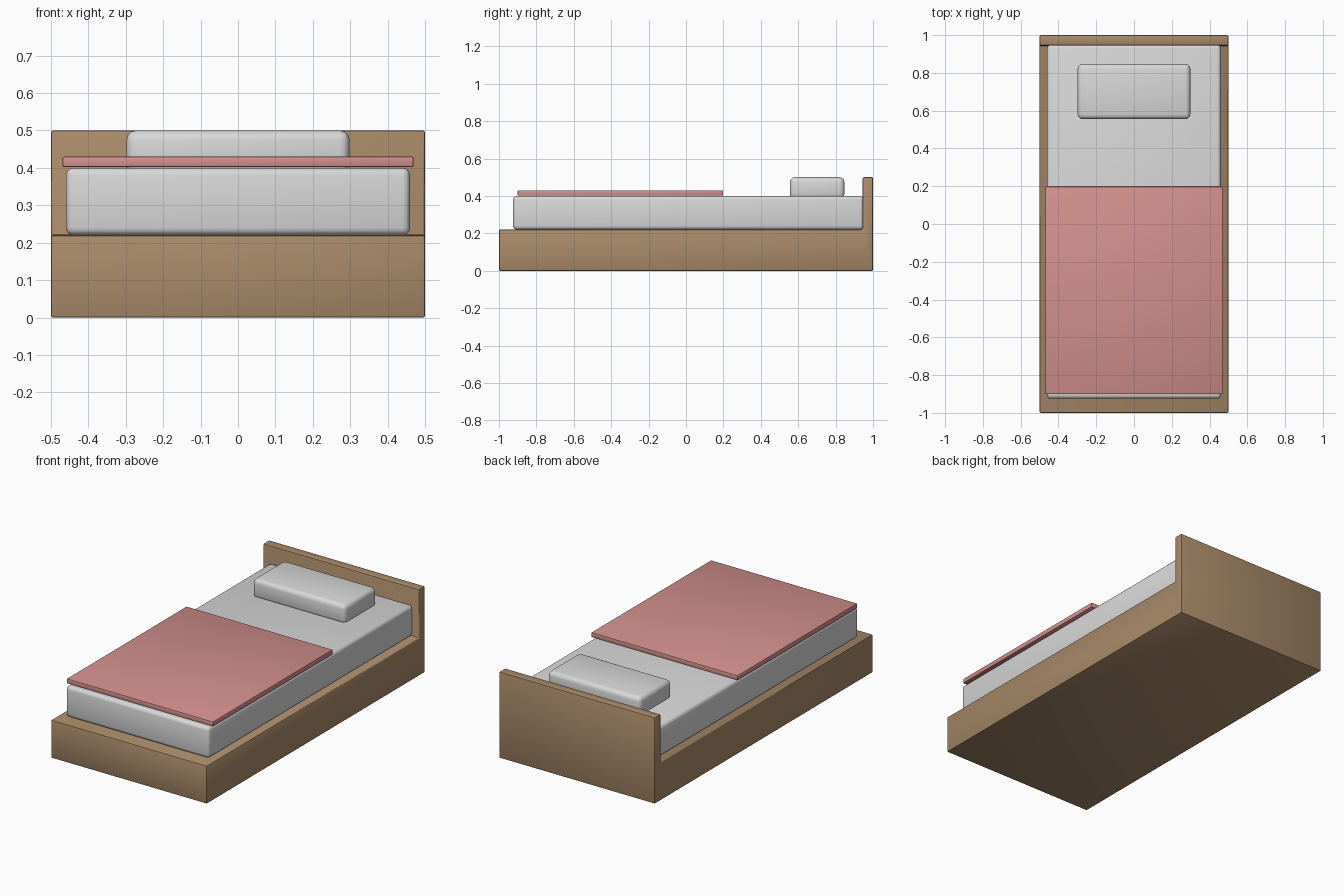
import bpy
import bmesh
import math

cube = bpy.data.objects.get("Cube")
if cube:
    bpy.data.objects.remove(cube, do_unlink=True)


def make_material(name, rgb):
    mat = bpy.data.materials.new(name)
    mat.use_nodes = True
    colour = (*rgb, 1)
    mat.diffuse_color = colour
    mat.node_tree.nodes["Principled BSDF"].inputs["Base Color"].default_value = colour
    return mat


wood = make_material("warm wood", (0.40, 0.257, 0.144))
linen = make_material("light grey linen", (0.69, 0.69, 0.69))
cloth = make_material("dusty red cloth", (0.65, 0.28, 0.27))


def extrude_profile(name, profile, half_width, mat, bevel, segments):
    """Sweep a closed (y, z) side profile across the width and round its edges."""
    bm = bmesh.new()
    face = bm.faces.new([bm.verts.new((-half_width, y, z)) for y, z in profile])
    swept = bmesh.ops.extrude_face_region(bm, geom=[face])
    moved = [v for v in swept["geom"] if isinstance(v, bmesh.types.BMVert)]
    bmesh.ops.translate(bm, verts=moved, vec=(2 * half_width, 0, 0))
    bmesh.ops.recalc_face_normals(bm, faces=bm.faces)
    mesh = bpy.data.meshes.new(name)
    bm.to_mesh(mesh)
    bm.free()
    mesh.materials.append(mat)
    obj = bpy.data.objects.new(name, mesh)
    bpy.context.collection.objects.link(obj)
    mod = obj.modifiers.new("rounded edges", "BEVEL")
    mod.width = bevel
    mod.segments = segments
    mod.limit_method = "ANGLE"
    bpy.ops.object.select_all(action="DESELECT")
    obj.select_set(True)
    bpy.context.view_layer.objects.active = obj
    bpy.ops.object.modifier_apply(modifier=mod.name)
    bpy.ops.object.shade_smooth_by_angle(angle=math.radians(35))
    return obj


def box(name, half_width, y0, y1, z0, z1, mat, bevel, segments):
    profile = [(y0, z0), (y1, z0), (y1, z1), (y0, z1)]
    return extrude_profile(name, profile, half_width, mat, bevel, segments)


# Base and headboard as one L-shaped wooden frame
frame_profile = [(-1, 0), (1, 0), (1, 0.5), (0.945, 0.5), (0.945, 0.22), (-1, 0.22)]
extrude_profile("bed_frame", frame_profile, 0.5, wood, 0.006, 2)

# Bedding
box("mattress", 0.46, -0.925, 0.95, 0.22, 0.4, linen, 0.02, 3)
box("pillow", 0.298, 0.555, 0.847, 0.385, 0.5, linen, 0.025, 3)
box("blanket", 0.469, -0.9, 0.198, 0.402, 0.43, cloth, 0.004, 2)
